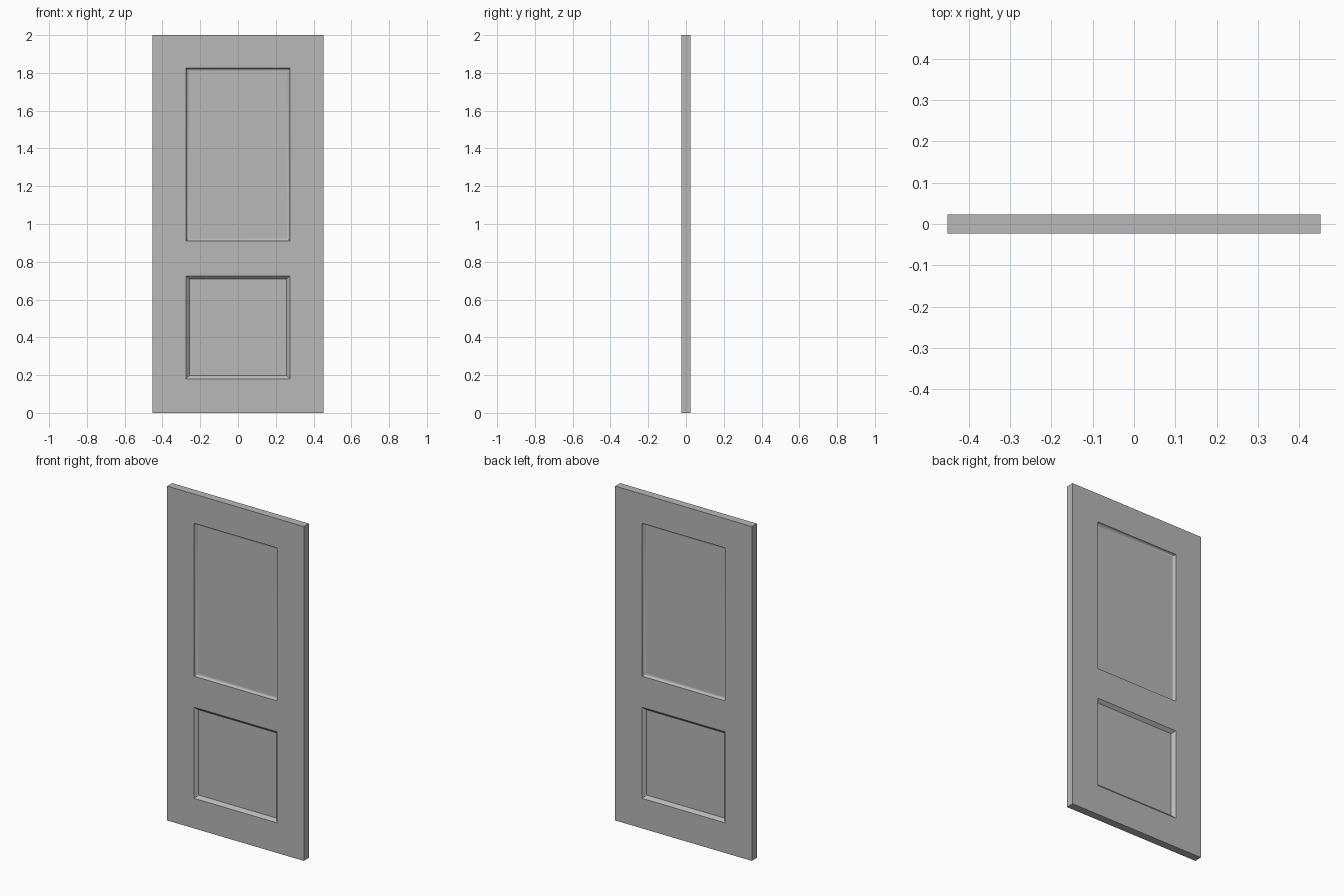
import bpy
import bmesh
import math
from mathutils import Vector

cube = bpy.data.objects.get("Cube")
if cube:
    bpy.data.objects.remove(cube, do_unlink=True)

WIDTH, THICK, HEIGHT = 0.904, 0.047, 2.0
PANEL_HALF = 0.275
UPPER = (0.91, 1.825)
LOWER = (0.18, 0.725)

# Plain grey paint
paint = bpy.data.materials.new("grey_paint")
paint.use_nodes = True
grey = (0.48, 0.48, 0.48, 1.0)
paint.diffuse_color = grey
paint.node_tree.nodes["Principled BSDF"].inputs["Base Color"].default_value = grey

# Door slab
bm = bmesh.new()
bmesh.ops.create_cube(bm, size=1)
for v in bm.verts:
    v.co = Vector((v.co.x * WIDTH, v.co.y * THICK, (v.co.z + 0.5) * HEIGHT))


def cut(point, normal):
    geom = bm.verts[:] + bm.edges[:] + bm.faces[:]
    bmesh.ops.bisect_plane(bm, geom=geom, plane_co=point, plane_no=normal)


# Stile and rail lines
for x in (-PANEL_HALF, PANEL_HALF):
    cut((x, 0, 0), (1, 0, 0))
for z in UPPER + LOWER:
    cut((0, 0, z), (0, 0, 1))


def panel_faces(span):
    """Front and back faces that fill one panel opening."""
    found = []
    for f in bm.faces:
        c = f.calc_center_median()
        if abs(f.normal.y) > 0.9 and abs(c.x) < PANEL_HALF and span[0] < c.z < span[1]:
            found.append(f)
    return found


def sink(faces, width, depth):
    bm.normal_update()
    ring = bmesh.ops.inset_individual(bm, faces=faces, thickness=width, depth=-depth,
                                      use_even_offset=True)
    return ring["faces"]


# Lower panel with a straight chamfer on both sides
sink(panel_faces(LOWER), 0.0175, 0.0175)

# Upper panel with a rounded cove on both sides
upper = panel_faces(UPPER)
radius, steps = 0.015, 5
for i in range(steps):
    a, b = (math.pi / 2 * k / steps for k in (i, i + 1))
    ring = sink(upper, radius * (math.cos(a) - math.cos(b)),
                radius * (math.sin(b) - math.sin(a)))
    for f in ring:
        f.smooth = f not in upper

# Keep mitres and rims crisp
bm.normal_update()
for e in bm.edges:
    if len(e.link_faces) == 2 and e.calc_face_angle(0) > math.radians(30):
        e.smooth = False

mesh = bpy.data.meshes.new("door_panel")
bm.to_mesh(mesh)
bm.free()
mesh.materials.append(paint)
door = bpy.data.objects.new("door_panel", mesh)
bpy.context.collection.objects.link(door)
